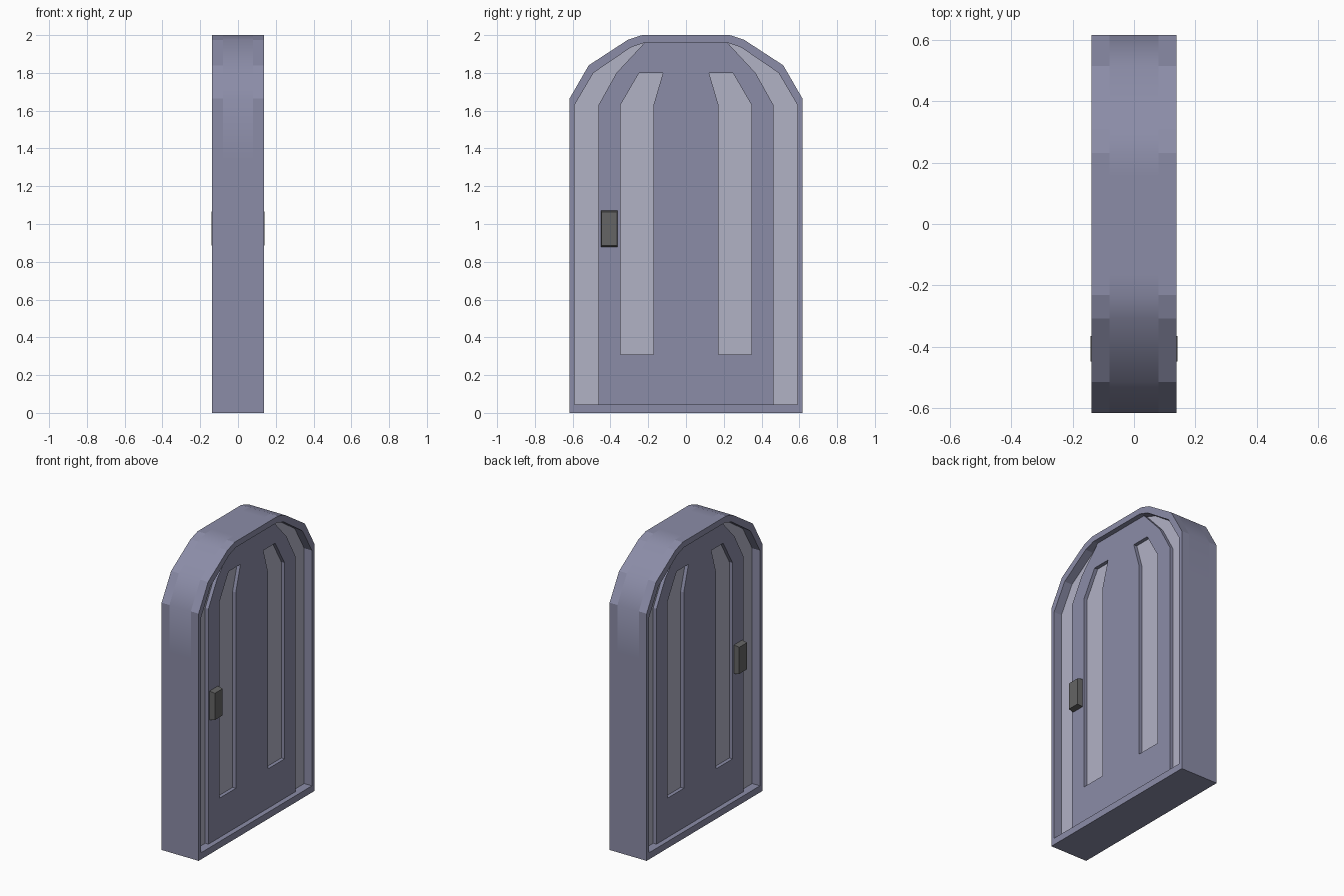
import bpy
import bmesh
import math

if "Cube" in bpy.data.objects:
    bpy.data.objects.remove(bpy.data.objects["Cube"])


def material(name, color):
    mat = bpy.data.materials.new(name)
    mat.use_nodes = True
    mat.diffuse_color = (*color, 1)
    mat.node_tree.nodes["Principled BSDF"].inputs["Base Color"].default_value = (*color, 1)
    return mat


FRAME = material("blue grey", (0.26, 0.265, 0.39))
PALE = material("pale grey", (0.44, 0.445, 0.56))
METAL = material("dark grey", (0.13, 0.13, 0.13))

CORE_X = 0.08     # half thickness of the solid slab
PANEL_X = 0.104   # face of the raised panels
RIM_X = 0.138     # face of the frame rims


def mirrored(half):
    """Complete a right-hand half outline, listed bottom to top."""
    return half + [(-y, z) for y, z in reversed(half)]


def slab(name, loops, x0, x1, mat):
    """Extrude outlines in the y-z plane from x0 to x1; inner loops become holes."""
    curve = bpy.data.curves.new(name + "_outline", "CURVE")
    curve.dimensions = "2D"
    curve.fill_mode = "BOTH"
    curve.extrude = (x1 - x0) / 2
    for loop in loops:
        spline = curve.splines.new("POLY")
        spline.points.add(len(loop) - 1)
        for point, (y, z) in zip(spline.points, loop):
            point.co = (y, z, 0, 1)
        spline.use_cyclic_u = True
    temp = bpy.data.objects.new(name + "_outline", curve)
    bpy.context.collection.objects.link(temp)
    graph = bpy.context.evaluated_depsgraph_get()
    mesh = bpy.data.meshes.new_from_object(temp.evaluated_get(graph))
    bpy.data.objects.remove(temp)
    bm = bmesh.new()
    bm.from_mesh(mesh)
    bmesh.ops.remove_doubles(bm, verts=bm.verts, dist=0.0001)
    bmesh.ops.recalc_face_normals(bm, faces=bm.faces)
    for face in bm.faces:
        face.smooth = False
        face.material_index = 0
    bm.to_mesh(mesh)
    bm.free()
    mesh.materials.clear()
    mesh.materials.append(mat)
    obj = bpy.data.objects.new(name, mesh)
    bpy.context.collection.objects.link(obj)
    obj.rotation_euler = (math.pi / 2, 0, math.pi / 2)
    obj.location.x = (x0 + x1) / 2
    return obj


# Outlines of the arch, its opening, the raised panel and the slots
arch = [(0.616, 0), (0.616, 1.665), (0.515, 1.84), (0.308, 1.975), (0.232, 2)]
opening = [(0.59, 0.045), (0.59, 1.63), (0.49, 1.80), (0.292, 1.935), (0.219, 1.96)]
panel = [(0.463, 0.045), (0.463, 1.63), (0.368, 1.80), (0.219, 1.96)]
slot = [(0.172, 0.31), (0.347, 0.31), (0.347, 1.63), (0.248, 1.80), (0.122, 1.80), (0.172, 1.63)]
slot_mirror = [(-y, z) for y, z in slot]

# Solid slab with softly shaded edge and pale faces
core_half = arch[:1] + [(0.616, 1.35)] + arch[1:] + [(0.16, 2)]
core = slab("door_core", [mirrored(core_half)], -CORE_X, CORE_X, FRAME)
core.data.materials.append(PALE)
for face in core.data.polygons:
    face.material_index = int(abs(face.normal.z) > 0.9)
bpy.ops.object.select_all(action="DESELECT")
core.select_set(True)
bpy.context.view_layer.objects.active = core
bpy.ops.object.shade_smooth_by_angle(angle=math.radians(40))


def handle(name, side):
    """Slightly tapered block standing on the panel face."""
    bm = bmesh.new()
    bmesh.ops.create_cube(bm, size=1)
    for v in bm.verts:
        outer = v.co.x * side > 0
        taper = 0.92 if outer else 1
        v.co.x = side * (0.141 if outer else PANEL_X - 0.004)
        v.co.y = -0.406 + v.co.y * 0.09 * taper
        v.co.z = 0.975 + v.co.z * 0.195 * taper
    bmesh.ops.recalc_face_normals(bm, faces=bm.faces)
    mesh = bpy.data.meshes.new(name)
    bm.to_mesh(mesh)
    bm.free()
    mesh.materials.append(METAL)
    bpy.context.collection.objects.link(bpy.data.objects.new(name, mesh))


# Rim, raised panel and handle on both faces
for label, side in (("left", 1), ("right", -1)):
    def span(depth):
        return sorted((side * CORE_X, side * depth))
    slab(label + "_rim", [mirrored(arch), mirrored(opening)], *span(RIM_X), FRAME)
    slab(label + "_panel", [mirrored(panel), slot, slot_mirror], *span(PANEL_X), FRAME)
    handle(label + "_handle", side)
